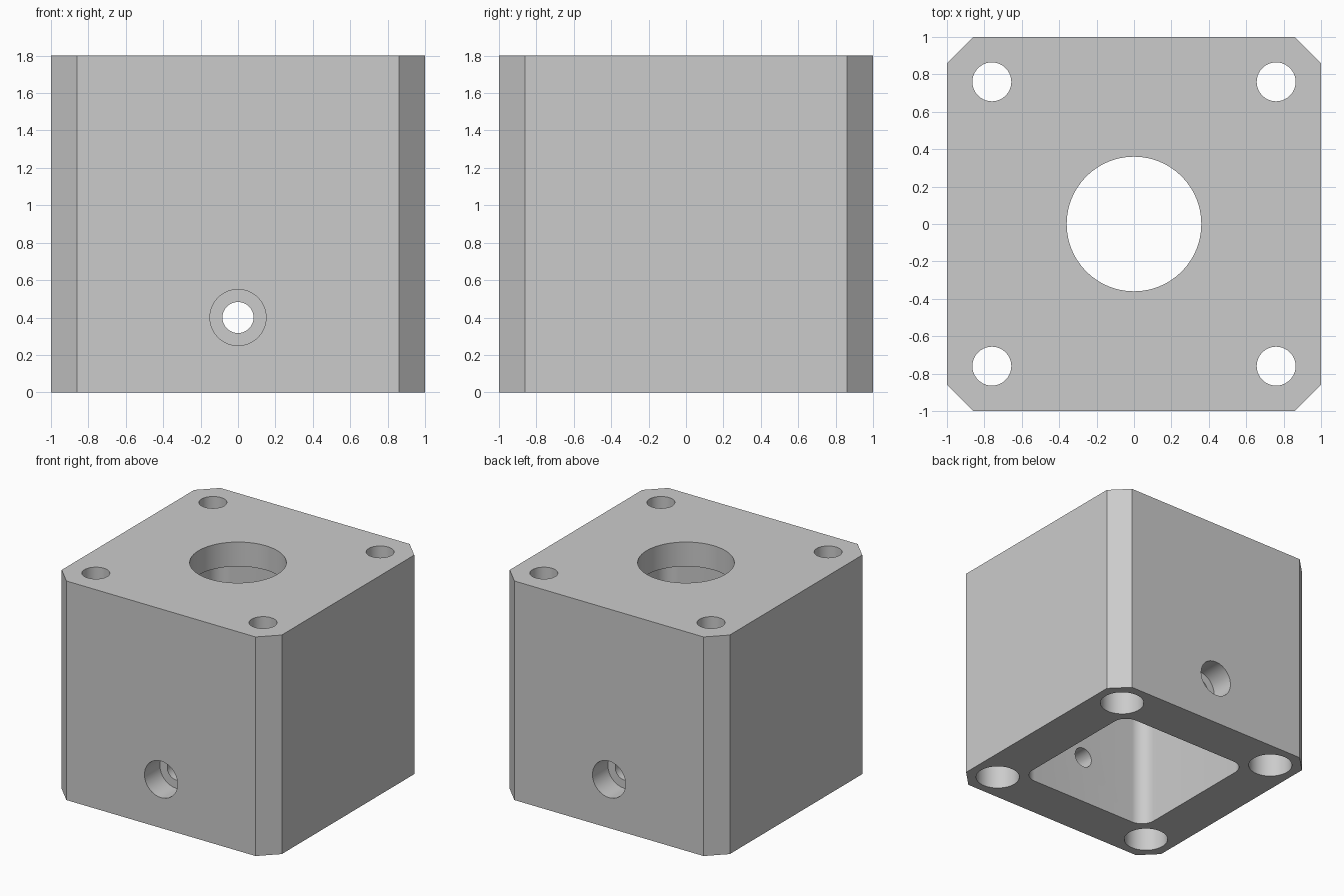
import bpy, bmesh, math
from mathutils import Matrix

cube = bpy.data.objects.get("Cube")
if cube:
    bpy.data.objects.remove(cube, do_unlink=True)

HEIGHT = 1.8
PLATE = 0.2          # thickness of the top plate

gray = bpy.data.materials.new("plain_gray")
gray.use_nodes = True
color = (0.6, 0.6, 0.6, 1)
gray.diffuse_color = color
gray.node_tree.nodes["Principled BSDF"].inputs["Base Color"].default_value = color


def add_object(name, bm):
    bmesh.ops.recalc_face_normals(bm, faces=bm.faces)
    mesh = bpy.data.meshes.new(name)
    bm.to_mesh(mesh)
    bm.free()
    mesh.materials.append(gray)
    obj = bpy.data.objects.new(name, mesh)
    bpy.context.collection.objects.link(obj)
    return obj


def block(name, side, bottom, top, corner, segments):
    """Square block whose vertical edges are chamfered or rounded."""
    bm = bmesh.new()
    bmesh.ops.create_cube(bm, size=1)
    bmesh.ops.scale(bm, vec=(side, side, top - bottom), verts=bm.verts)
    bmesh.ops.translate(bm, vec=(0, 0, (top + bottom) / 2), verts=bm.verts)
    upright = [e for e in bm.edges
               if abs(e.verts[0].co.z - e.verts[1].co.z) > 0.1]
    bmesh.ops.bevel(bm, geom=upright, offset=corner, segments=segments,
                    profile=0.5, affect='EDGES')
    return add_object(name, bm)


def cylinder(name, radius, center, depth, along_y=False):
    bm = bmesh.new()
    turn = Matrix.Rotation(math.pi / 2 if along_y else 0, 4, 'X')
    bmesh.ops.create_cone(bm, cap_ends=True, segments=64, radius1=radius,
                          radius2=radius, depth=depth,
                          matrix=Matrix.Translation(center) @ turn)
    return add_object(name, bm)


# Main body with chamfered upright corners
body = block("housing_body", 2, 0, HEIGHT, 0.14, 1)

# Open cavity below the top plate, and the large top opening
cutters = [
    block("cavity_cutter", 1.24, -0.1, HEIGHT - PLATE, 0.12, 12),
    cylinder("top_opening_cutter", 0.36, (0, 0, HEIGHT), 1),
]

# Corner screw holes, widened from below
for x in (-0.76, 0.76):
    for y in (-0.76, 0.76):
        low, high = -0.1, HEIGHT - PLATE
        cutters.append(cylinder("screw_recess_cutter", 0.17,
                                (x, y, (low + high) / 2), high - low))
        cutters.append(cylinder("screw_hole_cutter", 0.104,
                                (x, y, HEIGHT), 1))

# Cross hole from front to back, recessed at both faces
cutters.append(cylinder("cross_hole_cutter", 0.083, (0, 0, 0.4), 2.4, True))
for side in (-1, 1):
    cutters.append(cylinder("cross_recess_cutter", 0.15,
                            (0, side, 0.4), 0.4, True))

# Cut everything out of the body
bpy.context.view_layer.objects.active = body
for cutter in cutters:
    cutter.hide_render = True
    mod = body.modifiers.new("cut", 'BOOLEAN')
    mod.operation = 'DIFFERENCE'
    mod.solver = 'EXACT'
    mod.object = cutter
    bpy.ops.object.modifier_apply(modifier=mod.name)
    bpy.data.objects.remove(cutter, do_unlink=True)

# Smooth bores with crisp edges
bpy.ops.object.select_all(action='DESELECT')
body.select_set(True)
bpy.ops.object.shade_smooth_by_angle(angle=math.radians(30))
